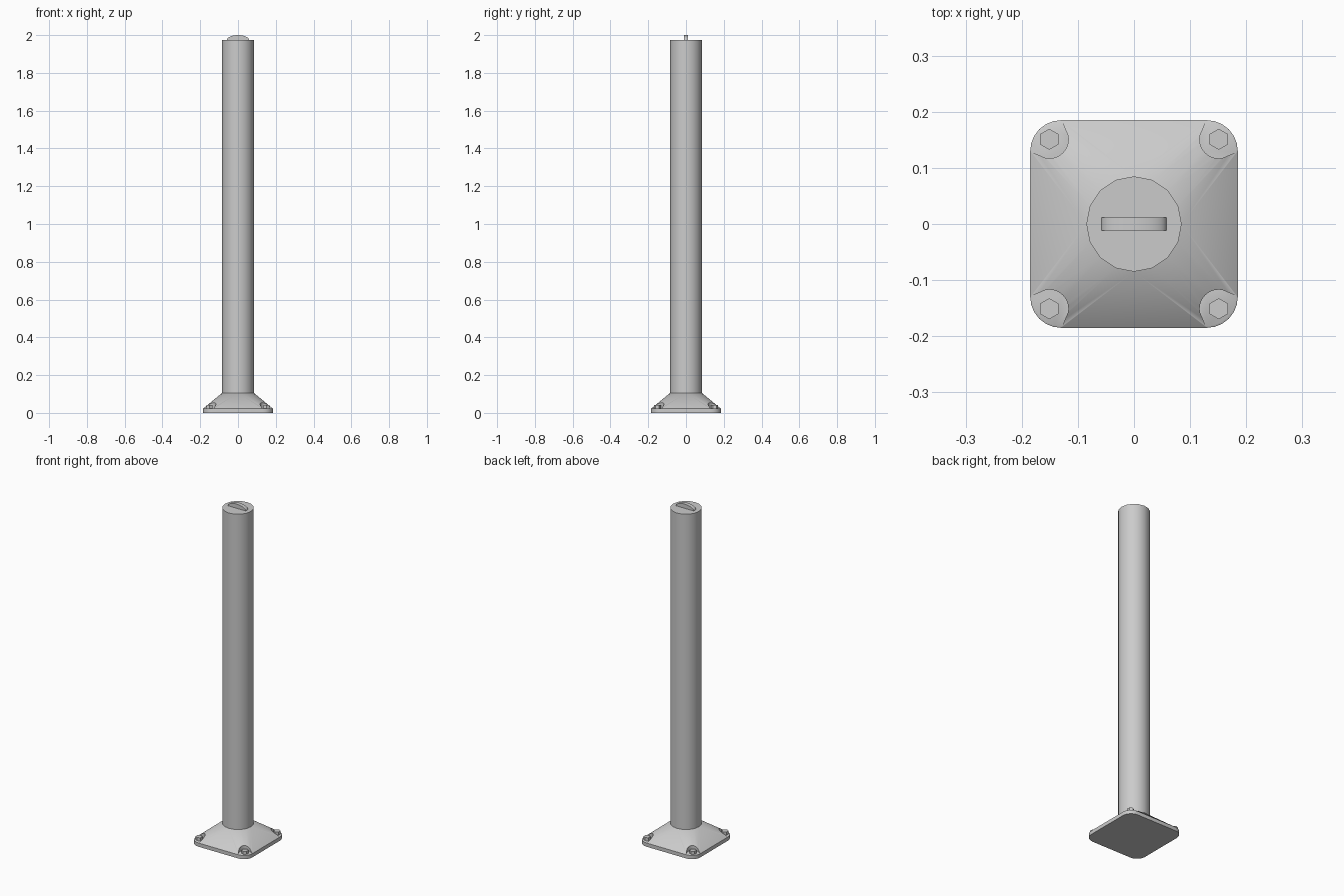
import bpy, bmesh
from math import cos, sin, pi, radians

cube = bpy.data.objects.get("Cube")
if cube:
    bpy.data.objects.remove(cube)

steel = bpy.data.materials.new("grey_steel")
steel.use_nodes = True
GREY = (0.6, 0.6, 0.6, 1)
steel.diffuse_color = GREY
steel.node_tree.nodes["Principled BSDF"].inputs["Base Color"].default_value = GREY

SIDES, POLE_R, POLE_TOP = 16, 0.085, 1.975
HALF, CORNER_R = 0.185, 0.055
PLATE_TOP, FLARE_TOP = 0.022, 0.105
BOLT, POCKET_R, FLOOR = 0.151, 0.034, 0.024
CORNERS = [(1, 1), (-1, 1), (-1, -1), (1, -1)]


def arc(cx, cy, r, start, end, steps):
    angles = [radians(start + (end - start) * i / steps) for i in range(steps + 1)]
    return [(cx + r * cos(a), cy + r * sin(a)) for a in angles]


def circle(cx, cy, r, sides, start=0):
    return arc(cx, cy, r, start, start + 360, sides)[:-1]


def finish(name, bm):
    bmesh.ops.recalc_face_normals(bm, faces=bm.faces)
    mesh = bpy.data.meshes.new(name)
    bm.to_mesh(mesh)
    bm.free()
    mesh.materials.append(steel)
    obj = bpy.data.objects.new(name, mesh)
    bpy.context.collection.objects.link(obj)
    return obj


def add_prism(bm, outline, low, high, along_y=False):
    """Extrude a 2D outline along z, or along y for an upright outline."""
    def place(p, h):
        return (p[0], h, p[1]) if along_y else (p[0], p[1], h)
    a = [bm.verts.new(place(p, low)) for p in outline]
    b = [bm.verts.new(place(p, high)) for p in outline]
    bm.faces.new(a)
    bm.faces.new(b)
    for i in range(len(a)):
        j = (i + 1) % len(a)
        bm.faces.new((a[i], a[j], b[j], b[i]))


def smooth(obj, angle=40):
    bpy.ops.object.select_all(action="DESELECT")
    obj.select_set(True)
    bpy.context.view_layer.objects.active = obj
    bpy.ops.object.shade_smooth_by_angle(angle=radians(angle))


# Pole
bm = bmesh.new()
add_prism(bm, circle(0, 0, POLE_R, SIDES), FLARE_TOP - 0.01, POLE_TOP)
smooth(finish("pole", bm))

# Flared base: rounded square plate rising to the round pole
square = []
inset = HALF - CORNER_R
for i, (sx, sy) in enumerate(CORNERS):
    square += arc(sx * inset, sy * inset, CORNER_R, 90 * i, 90 * i + 90, 6)
bm = bmesh.new()
for ring, z in ((square, 0), (square, PLATE_TOP),
                (circle(0, 0, POLE_R, SIDES), FLARE_TOP)):
    for x, y in ring:
        bm.verts.new((x, y, z))
bmesh.ops.convex_hull(bm, input=bm.verts)
bmesh.ops.dissolve_limit(bm, angle_limit=radians(0.5), verts=bm.verts, edges=bm.edges)
base = finish("base", bm)

# Bolt pockets cut into the corners, opening outward
bm = bmesh.new()
pocket = arc(BOLT, BOLT, POCKET_R, 170, 280, 12)
pocket += [(0.135, 0.2)[::-1], (0.2, 0.2), (0.135, 0.2)]
for sx, sy in CORNERS:
    add_prism(bm, [(sx * x, sy * y) for x, y in pocket], FLOOR, 0.15)
cutter = finish("pocket_cutter", bm)
cutter.hide_render = True
cut = base.modifiers.new("pockets", "BOOLEAN")
cut.operation = "DIFFERENCE"
cut.solver = "EXACT"
cut.object = cutter
bpy.context.view_layer.objects.active = base
bpy.ops.object.modifier_apply(modifier=cut.name)
bpy.data.objects.remove(cutter)
smooth(base)

# Hex bolt heads
bm = bmesh.new()
for sx, sy in CORNERS:
    add_prism(bm, circle(sx * BOLT, sy * BOLT, 0.0187, 6, 30), FLOOR - 0.005, 0.042)
finish("bolts", bm)

# Curved grip on the pole cap
half_len, rise = 0.058, 2 - POLE_TOP
grip = [(half_len * cos(t * pi / 16), POLE_TOP + rise * sin(t * pi / 16))
        for t in range(17)]
bm = bmesh.new()
add_prism(bm, grip, -0.0115, 0.0115, along_y=True)
smooth(finish("cap_grip", bm))
